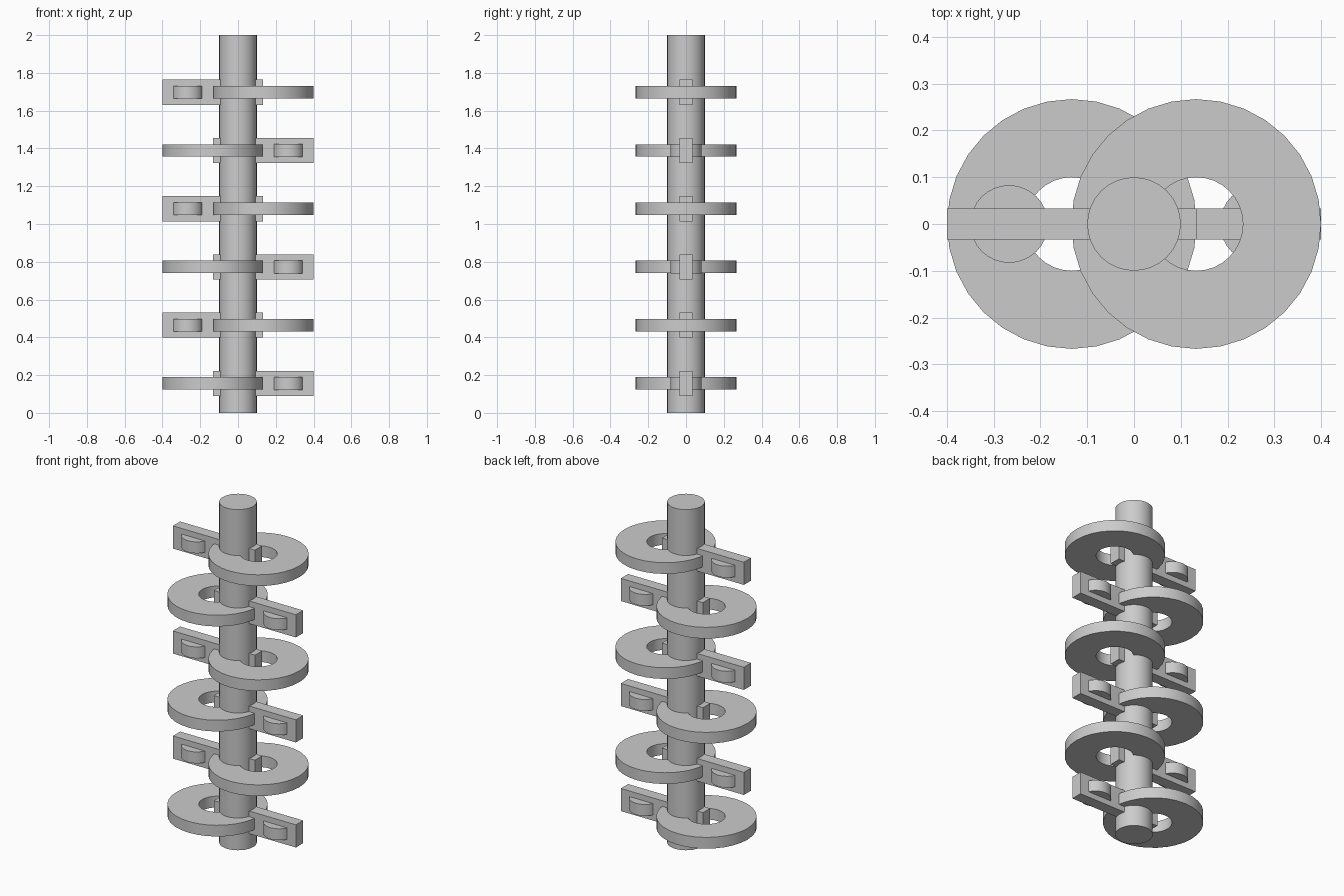
import bpy, bmesh, math

cube = bpy.data.objects.get("Cube")
if cube:
    bpy.data.objects.remove(cube, do_unlink=True)

# Single grey material
grey = bpy.data.materials.new("plain grey")
grey.diffuse_color = (0.6, 0.6, 0.6, 1)
grey.use_nodes = True
for node in grey.node_tree.nodes:
    if node.type == 'BSDF_PRINCIPLED':
        node.inputs["Base Color"].default_value = (0.6, 0.6, 0.6, 1)

SEGMENTS = 32


def finish(obj, name, smooth=True):
    obj.name = name
    obj.data.name = name
    obj.data.materials.append(grey)
    if smooth:
        bpy.ops.object.select_all(action='DESELECT')
        obj.select_set(True)
        bpy.context.view_layer.objects.active = obj
        bpy.ops.object.shade_smooth_by_angle(angle=math.radians(30))


def cylinder(name, radius, height, centre):
    bpy.ops.mesh.primitive_cylinder_add(vertices=SEGMENTS, radius=radius,
                                        depth=height, location=centre)
    finish(bpy.context.object, name)


def box(name, size, centre):
    bpy.ops.mesh.primitive_cube_add(size=1, location=centre)
    obj = bpy.context.object
    for v in obj.data.vertices:
        v.co = [c * s for c, s in zip(v.co, size)]
    finish(obj, name, smooth=False)


def ring(name, outer, inner, height, centre):
    # Rectangular profile swept around the vertical axis
    h = height / 2
    profile = [(outer, -h), (outer, h), (inner, h), (inner, -h)]
    bm = bmesh.new()
    loops = []
    for i in range(SEGMENTS):
        a = 2 * math.pi * i / SEGMENTS
        loops.append([bm.verts.new((r * math.cos(a), r * math.sin(a), z))
                      for r, z in profile])
    for i in range(SEGMENTS):
        p, q = loops[i], loops[(i + 1) % SEGMENTS]
        for k in range(4):
            n = (k + 1) % 4
            bm.faces.new((p[k], q[k], q[n], p[n]))
    mesh = bpy.data.meshes.new(name)
    bm.to_mesh(mesh)
    bm.free()
    obj = bpy.data.objects.new(name, mesh)
    obj.location = centre
    bpy.context.collection.objects.link(obj)
    finish(obj, name)


# Central upright shaft
cylinder("shaft", 0.1, 2.0, (0, 0, 1.0))

# Six tiers, alternating sides: ring on one side, bar with pin on the other
for i in range(6):
    z = 0.156 + 0.3083 * i
    side = 1 if i % 2 == 0 else -1
    ring(f"ring_{i + 1}", 0.267, 0.1, 0.066, (-side * 0.133, 0, z))
    box(f"bar_{i + 1}", (0.533, 0.067, 0.133), (side * 0.133, 0, z))
    cylinder(f"pin_{i + 1}", 0.083, 0.067, (side * 0.267, 0, z))
